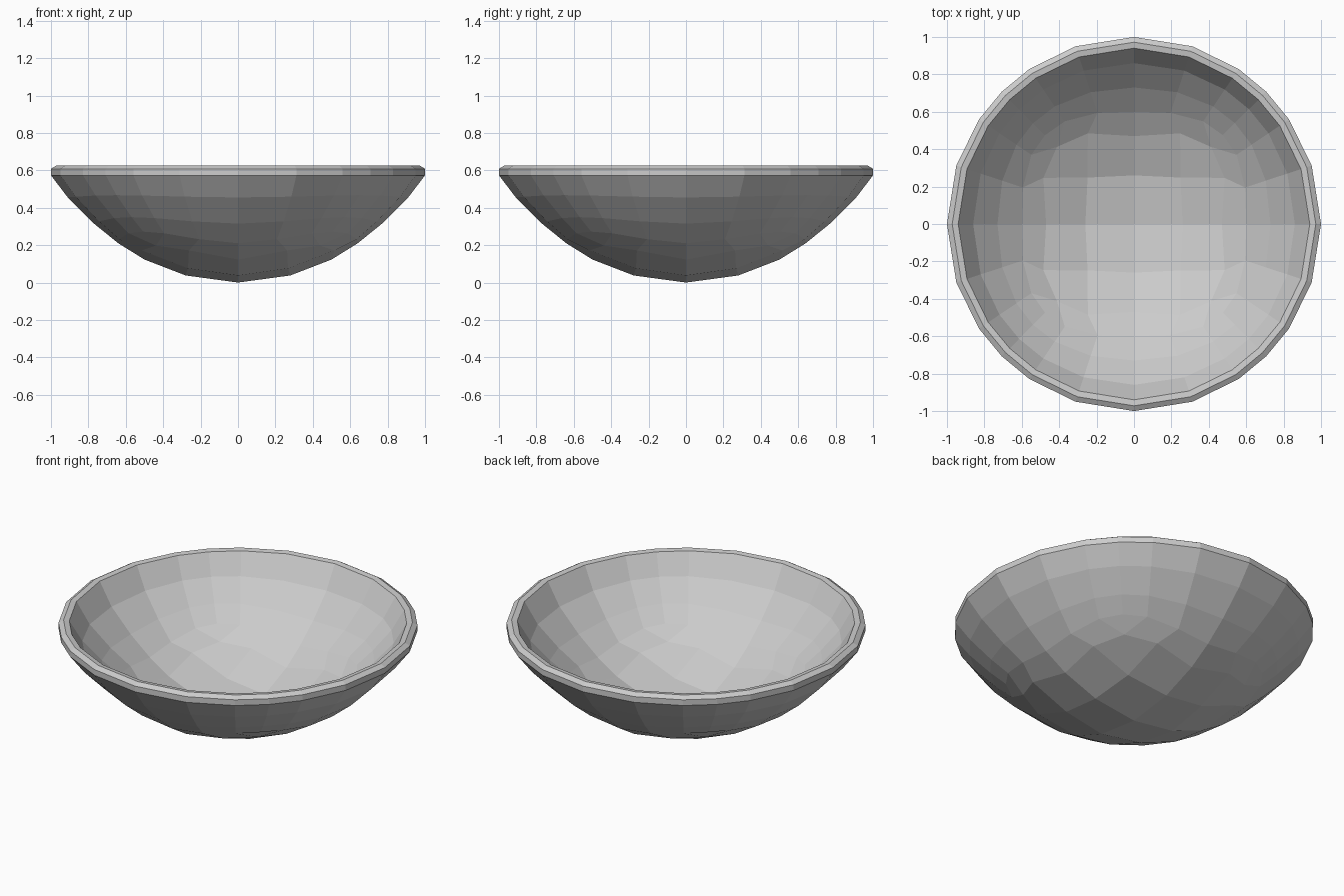
import bpy, bmesh
from math import radians, cos, sin

if "Cube" in bpy.data.objects:
    bpy.data.objects.remove(bpy.data.objects["Cube"])

# (radius, height) of each ring, from the centre outwards
OUTER = [(0, .005), (.28, .043), (.5, .128), (.64, .215), (.77, .32), (.91, .46), (1, .578)]
RIM = [(1, .613), (.972, .63)]
INNER = [(0, .045), (.26, .08), (.47, .165), (.60, .248), (.73, .355), (.86, .49), (.94, .625)]
SQUARE = [0, .35, .24, .12, .045, .01, 0]      # how far ring corners bulge at 45 degrees
ANGLES = {0: [0], 1: [0, 45], 2: [0, 27, 45], 3: [0, 18.2, 34, 45]}


def height(profile, r):
    for (r0, z0), (r1, z1) in zip(profile, profile[1:]):
        if r <= r1:
            break
    return z0 + (z1 - z0) * (r - r0) / (r1 - r0)


def point(i, j, radius, square=0, profile=None, z=0):
    """Position of grid node (i, j) pushed onto a rounded ring."""
    a, b = max(abs(i), abs(j)), min(abs(i), abs(j))
    t = radians(ANGLES[a][b])
    r = radius * (1 + square * sin(2 * t) ** 2)
    x, y = r * cos(t), r * sin(t)
    if abs(i) < abs(j):
        x, y = y, x
    if profile:
        z = height(profile, r)
    return (x if i >= 0 else -x, y if j >= 0 else -y, z)


bm = bmesh.new()
N = 3
loop = ([(i, -N) for i in range(-N, N)] + [(N, j) for j in range(-N, N)]
        + [(-i, N) for i in range(-N, N)] + [(-N, -j) for j in range(-N, N)])


def bridge(a, b):
    for k in range(len(a)):
        m = (k + 1) % len(a)
        bm.faces.new((a[k], a[m], b[m], b[k]))


def shell(profile):
    """Square grid in the middle, round rings around it; returns the last ring."""
    v = {}
    for i in range(-N, N + 1):
        for j in range(-N, N + 1):
            k = max(abs(i), abs(j))
            v[i, j] = bm.verts.new(point(i, j, profile[k][0], SQUARE[k], profile))
    for i in range(-N, N):
        for j in range(-N, N):
            bm.faces.new((v[i, j], v[i + 1, j], v[i + 1, j + 1], v[i, j + 1]))
    ring = [v[c] for c in loop]
    for k in range(N + 1, len(profile)):
        new = [bm.verts.new(point(i, j, profile[k][0], SQUARE[k], profile)) for i, j in loop]
        bridge(ring, new)
        ring = new
    return ring


# outside and inside walls, joined by the rim
ring = shell(OUTER)
inner_ring = shell(INNER)
for r, z in RIM:
    new = [bm.verts.new(point(i, j, r, z=z)) for i, j in loop]
    bridge(ring, new)
    ring = new
bridge(ring, inner_ring)

bmesh.ops.recalc_face_normals(bm, faces=bm.faces)
mesh = bpy.data.meshes.new("bowl")
bm.to_mesh(mesh)
bm.free()
bowl = bpy.data.objects.new("bowl", mesh)
bowl.location.z = -.005
bpy.context.collection.objects.link(bowl)
